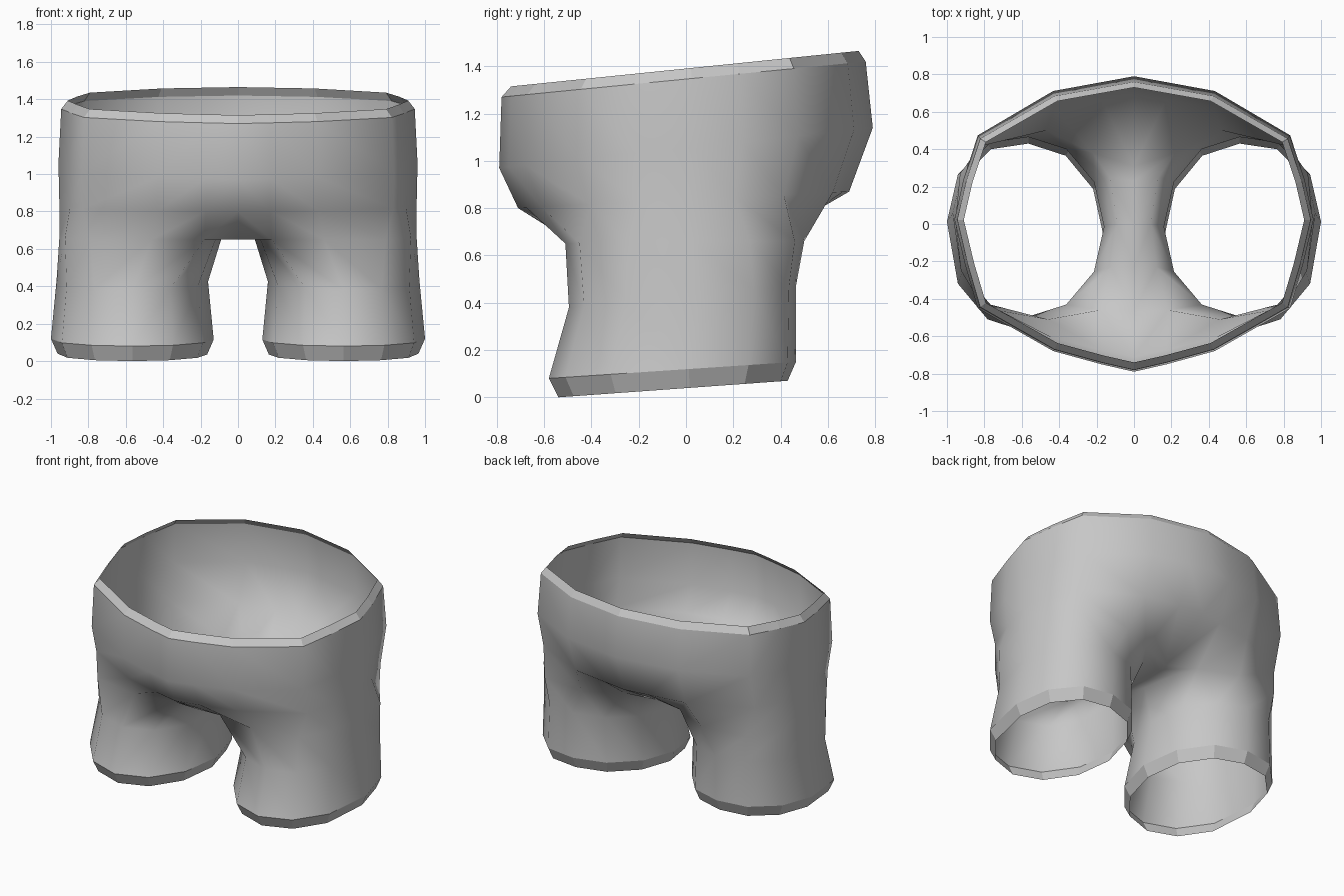
import bpy
import bmesh
from math import radians, sin, cos

cube = bpy.data.objects.get("Cube")
if cube:
    bpy.data.objects.remove(cube, do_unlink=True)

# Cloth colour
cloth = bpy.data.materials.new("grey cloth")
cloth.use_nodes = True
grey = (0.57, 0.57, 0.57, 1)
cloth.diffuse_color = grey
cloth.node_tree.nodes["Principled BSDF"].inputs["Base Color"].default_value = grey

bm = bmesh.new()

# Half waist outline from centre front around the side to centre back, unit size
OUTLINE = [(0, -1), (0.18, -0.95), (0.45, -0.86), (0.87, -0.57), (0.94, -0.28),
           (1, 0.03),
           (0.95, 0.3), (0.87, 0.6), (0.45, 0.9), (0.18, 0.96), (0, 1)]


def tilted(y, y0, y1, z0, z1):
    return z0 + (z1 - z0) * (y - y0) / (y1 - y0)


def trunk_row(rx, y0, y1, z0, z1):
    row = []
    for u, v in OUTLINE:
        y = v * (y1 if v > 0 else -y0)
        row.append(bm.verts.new((u * rx, y, tilted(y, y0, y1, z0, z1))))
    return row


def leg_row(cx, rx, y0, y1, z0, z1):
    row = []
    for k in range(12):
        a = radians(-120 + 30 * k)
        y = (y0 + y1) / 2 + sin(a) * (y1 - y0) / 2
        if k in (4, 5, 6):  # fuller outer back of the leg
            y += 0.07 * cos(a)
        row.append(bm.verts.new((cx + rx * cos(a), y, tilted(y, y0, y1, z0, z1))))
    return row


def skin(a, b, closed=False):
    n = len(a)
    faces = []
    for i in range(n if closed else n - 1):
        j = (i + 1) % n
        faces.append(bm.faces.new((a[i], a[j], b[j], b[i])))
    return faces


# Trunk, from the waist rim down
trunk = [trunk_row(*r) for r in (
    (0.91, -0.74, 0.73, 1.315, 1.465),
    (0.945, -0.78, 0.76, 1.27, 1.42),
    (0.96, -0.79, 0.79, 0.97, 1.14),
    (0.955, -0.71, 0.69, 0.80, 0.87))]

# Row where the trunk divides: outer hip, then the inner thigh
hip = [bm.verts.new(p) for p in (
    (0.18, -0.46, 0.65), (0.46, -0.51, 0.65), (0.79, -0.45, 0.65),
    (0.925, -0.25, 0.66), (0.955, 0.02, 0.66), (0.93, 0.27, 0.66),
    (0.79, 0.46, 0.66), (0.47, 0.50, 0.66), (0.22, 0.38, 0.67),
    (0.13, 0.25, 0.65), (0.09, 0.0, 0.65), (0.12, -0.23, 0.65))]
seam = [bm.verts.new((0, y, 0.65)) for y in (-0.47, -0.23, 0, 0.23, 0.31)]

legs = [leg_row(*r) for r in (
    (0.565, 0.405, -0.495, 0.465, 0.38, 0.47),
    (0.565, 0.435, -0.58, 0.465, 0.08, 0.15),
    (0.565, 0.40, -0.54, 0.43, 0.0, 0.07))]

# Skin the half body, keeping the turned-in hems apart
hems = skin(trunk[0], trunk[1])
skin(trunk[1], trunk[2])
skin(trunk[2], trunk[3])
skin(trunk[3], [seam[0]] + hip[:9] + [seam[4]])
skin(seam, [hip[0], hip[11], hip[10], hip[9], hip[8]])
skin(hip, legs[0], True)
skin(legs[0], legs[1], True)
hems += skin(legs[1], legs[2], True)

# Smooth cloth with flat, sharp-edged hems
for f in bm.faces:
    f.smooth = True
for f in hems:
    f.smooth = False
    for e in f.edges:
        e.smooth = False

# Mirror to the other side and weld the centre seam
copy = bmesh.ops.duplicate(bm, geom=bm.verts[:] + bm.edges[:] + bm.faces[:])["geom"]
for v in copy:
    if isinstance(v, bmesh.types.BMVert):
        v.co.x = -v.co.x
bmesh.ops.reverse_faces(bm, faces=[f for f in copy if isinstance(f, bmesh.types.BMFace)])
bmesh.ops.remove_doubles(bm, verts=bm.verts[:], dist=0.0005)
bmesh.ops.recalc_face_normals(bm, faces=bm.faces[:])

# Make sure the front of the belly faces forward
belly = min(bm.faces, key=lambda f: f.calc_center_median().y)
if belly.normal.y > 0:
    bmesh.ops.reverse_faces(bm, faces=bm.faces[:])

mesh = bpy.data.meshes.new("shorts")
bm.to_mesh(mesh)
bm.free()
mesh.materials.append(cloth)
shorts = bpy.data.objects.new("shorts", mesh)
bpy.context.collection.objects.link(shorts)
